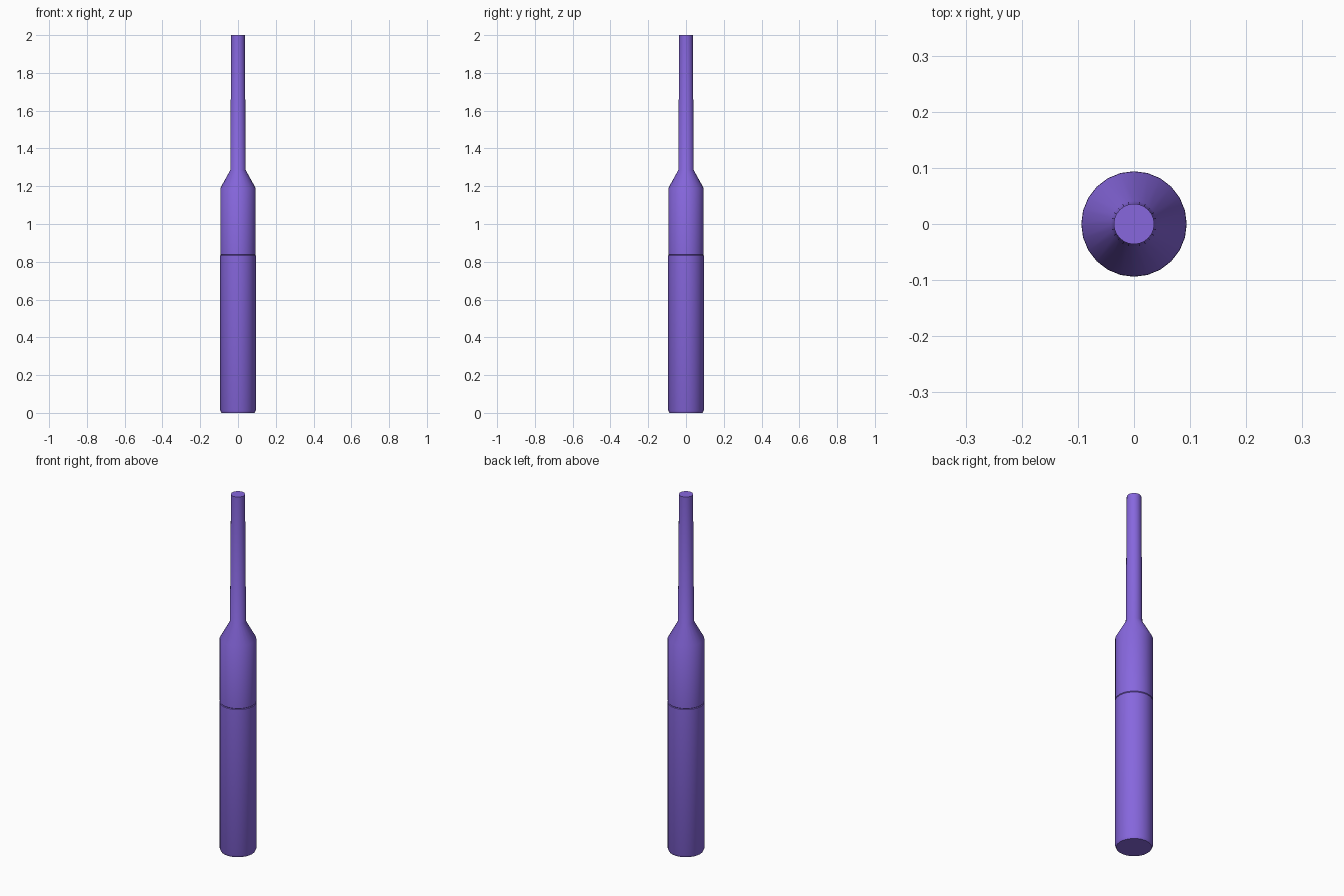
import bpy, bmesh, math

if "Cube" in bpy.data.objects:
    bpy.data.objects.remove(bpy.data.objects["Cube"])

SIDES = 24

purple = bpy.data.materials.new("purple")
purple.diffuse_color = (0.242, 0.136, 0.73, 1)
purple.use_nodes = True
purple.node_tree.nodes["Principled BSDF"].inputs["Base Color"].default_value = purple.diffuse_color


def lathe(name, profile):
    """Closed solid of revolution from (radius, height) points, bottom to top."""
    bm = bmesh.new()
    rings = []
    for r, z in profile:
        rings.append([bm.verts.new((r * math.sin(2 * math.pi * i / SIDES),
                                    r * math.cos(2 * math.pi * i / SIDES), z))
                      for i in range(SIDES)])
    for a, b in zip(rings, rings[1:]):
        for i in range(SIDES):
            j = (i + 1) % SIDES
            bm.faces.new((a[i], a[j], b[j], b[i]))
    bm.faces.new(rings[0])
    bm.faces.new(rings[-1])
    bmesh.ops.recalc_face_normals(bm, faces=bm.faces)
    mesh = bpy.data.meshes.new(name)
    bm.to_mesh(mesh)
    bm.free()
    mesh.materials.append(purple)
    ob = bpy.data.objects.new(name, mesh)
    bpy.context.collection.objects.link(ob)
    bpy.ops.object.select_all(action='DESELECT')
    ob.select_set(True)
    bpy.context.view_layer.objects.active = ob
    bpy.ops.object.shade_smooth_by_angle(angle=math.radians(29))


# Lower barrel with a small bevel at both ends
lathe("lower_barrel", [(0.088, 0), (0.094, 0.014), (0.094, 0.832), (0.091, 0.835)])

# Upper barrel, shoulder cone and slightly tapered stem
lathe("upper_barrel_and_stem", [(0.091, 0.835), (0.0935, 0.838), (0.0935, 1.19),
                                (0.041, 1.285), (0.036, 2.0)])
